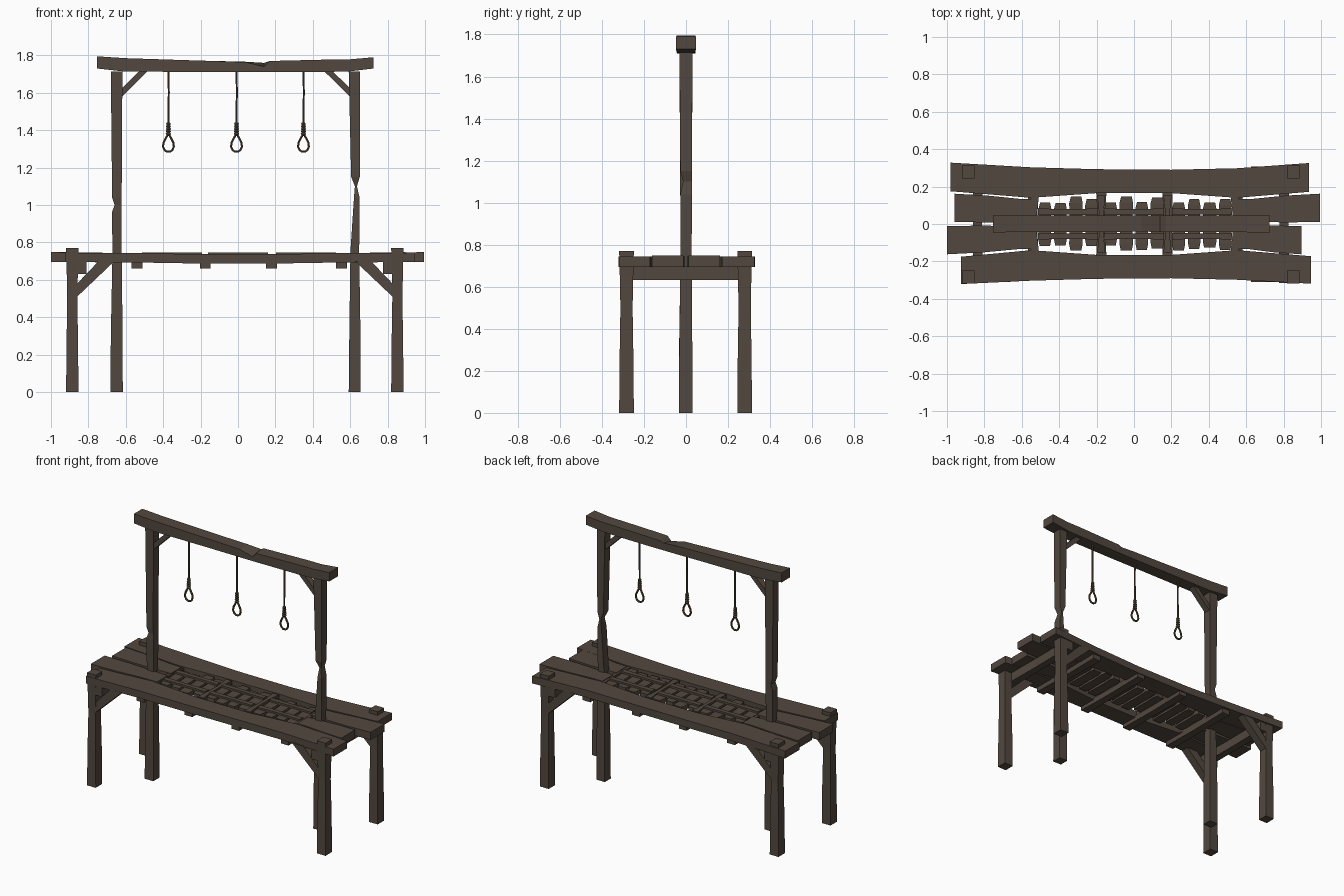
import bpy, bmesh, math, random
from mathutils import Vector

if "Cube" in bpy.data.objects:
    bpy.data.objects.remove(bpy.data.objects["Cube"])

random.seed(4)


def material(name, color):
    m = bpy.data.materials.new(name)
    m.diffuse_color = color
    m.use_nodes = True
    m.node_tree.nodes["Principled BSDF"].inputs["Base Color"].default_value = m.diffuse_color
    return m


WOOD = material("dark_wood", (0.085, 0.065, 0.049, 1))
ROPE = material("rope", (0.095, 0.073, 0.04, 1))


def finish(name, bm, mat):
    bmesh.ops.recalc_face_normals(bm, faces=bm.faces)
    me = bpy.data.meshes.new(name)
    bm.to_mesh(me)
    bm.free()
    me.materials.append(mat)
    ob = bpy.data.objects.new(name, me)
    bpy.context.collection.objects.link(ob)
    return ob


def bar(name, axis, stations):
    """Hewn timber along an axis; station = (t, u0, u1, v0, v1[, chip of corner u0/v1])."""
    place = {"x": lambda t, u, v: (t, u, v), "y": lambda t, u, v: (u, t, v),
             "z": lambda t, u, v: (u, v, t)}[axis]
    bm = bmesh.new()
    rings = []
    for t, u0, u1, v0, v1, *chip in stations:
        c = chip[0] if chip else 0
        rings.append([bm.verts.new(place(t, u, v)) for u, v in
                      ((u0, v0), (u1, v0), (u1, v1), (u0, v1 - c))])
    for a, b in zip(rings, rings[1:]):
        for i in range(4):
            j = (i + 1) % 4
            bm.faces.new((a[i], a[j], b[j], b[i]))
    bm.faces.new(rings[0])
    bm.faces.new(rings[-1])
    return finish(name, bm, WOOD)


def brace(name, outline, y0, y1):
    """Diagonal brace: xz outline extruded in y."""
    bm = bmesh.new()
    f = bm.faces.new([bm.verts.new((x, y0, z)) for x, z in outline])
    r = bmesh.ops.extrude_face_region(bm, geom=[f])
    bmesh.ops.translate(bm, vec=(0, y1 - y0, 0),
                        verts=[v for v in r["geom"] if isinstance(v, bmesh.types.BMVert)])
    return finish(name, bm, WOOD)


def tube(name, pts, radius, cyclic=False):
    """Hexagonal rope along a path in an xz plane."""
    pts = [Vector(p) for p in pts]
    n = len(pts)
    bm = bmesh.new()
    rings = []
    for i, p in enumerate(pts):
        a = pts[(i - 1) % n] if cyclic or i else p
        b = pts[(i + 1) % n] if cyclic or i < n - 1 else p
        t = (b - a).normalized()
        side = Vector((0, 1, 0))
        nor = t.cross(side).normalized()
        rings.append([bm.verts.new(p + radius * (math.cos(k * math.pi / 3) * side
                                                 + math.sin(k * math.pi / 3) * nor))
                      for k in range(6)])
    pairs = list(zip(rings, rings[1:])) + ([(rings[-1], rings[0])] if cyclic else [])
    for a, b in pairs:
        for k in range(6):
            bm.faces.new((a[k], a[(k + 1) % 6], b[(k + 1) % 6], b[k]))
    if not cyclic:
        bm.faces.new(rings[0])
        bm.faces.new(rings[-1])
    return finish(name, bm, ROPE)


# top beam, sagging, with a chipped front edge
bar("top_beam", "x", [
    (-0.755, -0.045, 0.045, 1.73, 1.795), (-0.6, -0.043, 0.046, 1.713, 1.785),
    (-0.2, -0.042, 0.045, 1.712, 1.772), (0.04, -0.041, 0.045, 1.71, 1.766, 0.002),
    (0.14, -0.042, 0.045, 1.71, 1.76, 0.02), (0.17, -0.042, 0.046, 1.71, 1.77),
    (0.5, -0.043, 0.046, 1.712, 1.778), (0.6, -0.044, 0.045, 1.715, 1.779),
    (0.725, -0.048, 0.047, 1.73, 1.79)])

# tall posts
bar("left_post", "z", [
    (0, -0.682, -0.616, -0.034, 0.032), (0.3, -0.68, -0.617, -0.033, 0.03),
    (0.75, -0.671, -0.622, -0.026, 0.026), (0.96, -0.674, -0.622, -0.027, 0.028),
    (1.0, -0.66, -0.622, -0.024, 0.028), (1.04, -0.673, -0.622, -0.028, 0.028),
    (1.715, -0.68, -0.618, -0.031, 0.031)])
bar("right_post", "z", [
    (0, 0.592, 0.656, -0.033, 0.032), (0.3, 0.595, 0.655, -0.032, 0.03),
    (0.75, 0.601, 0.648, -0.026, 0.027), (1.04, 0.62, 0.65, -0.027, 0.028),
    (1.1, 0.625, 0.636, -0.014, 0.028), (1.15, 0.605, 0.651, -0.027, 0.028),
    (1.715, 0.592, 0.652, -0.031, 0.031)])

# upper braces
for side, s, x in (("left", 1, -0.625), ("right", -1, 0.603)):
    brace(side + "_upper_brace", [(x, 1.575), (x, 1.62), (x + s * 0.1, 1.718), (x + s * 0.145, 1.718)],
          -0.022, 0.022)

# nooses: rope, coiled knot, teardrop loop
for i, (x, z0) in enumerate(((-0.372, 0), (-0.008, 0.0), (0.35, 0))):
    tube(f"rope_{i}", [(x, 0, 1.715), (x + 0.002, 0, 1.6), (x, 0, 1.5), (x, 0, 1.37)], 0.006)
    for k in range(5):
        bm = bmesh.new()
        z = 1.38 + 0.0135 * k
        rows = [[bm.verts.new((x + r * math.cos(a * math.pi / 4), r * math.sin(a * math.pi / 4),
                               z + h)) for a in range(8)]
                for r, h in ((0.009, -0.007), (0.0155 - 0.0008 * k, 0), (0.009, 0.007))]
        for lo, hi in zip(rows, rows[1:]):
            for a in range(8):
                b = (a + 1) % 8
                bm.faces.new((lo[a], lo[b], hi[b], hi[a]))
        bm.faces.new(rows[0])
        bm.faces.new(rows[-1])
        finish(f"knot_coil_{i}_{k}", bm, ROPE)
    loop = [(0.004, 1.375), (0.014, 1.358), (0.026, 1.334), (0.029, 1.312), (0.021, 1.294), (0.008, 1.285)]
    tube(f"noose_loop_{i}", [(x + a, 0, z) for a, z in loop] + [(x - a, 0, z) for a, z in loop[::-1]],
         0.0065, True)

# long outer planks, waisted in plan
for side, s, xa, xb, out in (("back", 1, -0.98, 0.935, 0.328), ("front", -1, -0.925, 0.945, 0.321)):
    rows = []
    for x, a, b, top in ((xa, 0.175, out, 0.745), (-0.55, 0.14, 0.303, 0.743), (-0.2, 0.165, 0.293, 0.737),
                         (0.2, 0.165, 0.29, 0.737), (0.55, 0.14, 0.298, 0.743), (xb, 0.172, out - 0.002, 0.745)):
        u = sorted((s * a, s * b))
        rows.append((x, u[0], u[1], top - 0.05, top))
    bar(side + "_long_plank", "x", rows)

# short inner planks at both ends
for name, s, xo, xi in (("back_left", 1, -0.96, -0.52), ("back_right", 1, 0.995, 0.54),
                        ("front_left", -1, -1.0, -0.52), ("front_right", -1, 0.895, 0.54)):
    rows = []
    for f, a, b in ((0, 0.012, 0.162), (0.4, 0.008, 0.152), (0.8, 0.014, 0.134), (1, 0.018, 0.132)):
        u = sorted((s * a, s * b))
        rows.append((xo + (xi - xo) * f, u[0], u[1], 0.695, 0.748 - 0.006 * f))
    bar(name + "_short_plank", "x", rows)

# joists under the deck and slim dividers between trapdoors
for i, x in enumerate((-0.54, -0.175, 0.179, 0.553)):
    bar(f"joist_{i}", "y", [(y, x - w, x + w, 0.66, 0.7) for y, w in ((-0.285, 0.029), (0, 0.024), (0.285, 0.029))])
    d = x + (0.01 if x < -0.5 else -0.015 if x > 0.5 else 0)
    bar(f"trap_divider_{i}", "y", [(y, d - w, d + w, 0.695, 0.738)
                                   for y, w in ((-0.155, 0.022), (-0.06, 0.012), (0.06, 0.012), (0.155, 0.022))])

# three trapdoors: waisted slats tied by two rails
for d, xc in enumerate((-0.352, 0.0, 0.363)):
    for k in range(4):
        x = xc + (k - 1.5) * 0.083
        y0, y1 = -random.uniform(0.11, 0.145), random.uniform(0.11, 0.155)
        w = random.uniform(0.03, 0.034)
        bar(f"trap_slat_{d}_{k}", "y", [
            (y0, x - w + 0.004, x + w - 0.004, 0.703, 0.732), (y0 + 0.035, x - w - 0.003, x + w + 0.003, 0.703, 0.734),
            (0, x - w, x + w, 0.703, 0.731),
            (y1 - 0.035, x - w - 0.003, x + w + 0.003, 0.703, 0.734), (y1, x - w + 0.006, x + w - 0.004, 0.703, 0.732)])
    for side, y in (("front", -0.065), ("back", 0.065)):
        bar(f"trap_rail_{side}_{d}", "x", [(xc + t, y - h, y + h, 0.725, 0.745)
                                           for t, h in ((-0.16, 0.018), (0, 0.014), (0.16, 0.018))])

# legs, cross beams and lower braces at both ends
for side, s, x in (("left", 1, -0.886), ("right", -1, 0.852)):
    for end, y in (("front", -0.283), ("back", 0.279)):
        bar(f"{side}_{end}_leg", "z", [
            (z, x - w, x + w, y + o - w - 0.002, y + o + w + 0.002) for z, w, o in
            ((0, 0.033, 0), (0.25, 0.031, 0), (0.5, 0.027, 0), (0.65, 0.03, 0), (0.77, 0.033, 0))])
        bx = x + s * 0.026
        brace(f"{side}_{end}_brace", [(bx, 0.51), (bx, 0.58), (bx + s * 0.115, 0.7), (bx + s * 0.2, 0.7)],
              y - 0.028, y + 0.028)
    bar(side + "_cross_beam", "y", [(y, x + s * 0.05 - w, x + s * 0.05 + w, 0.632, 0.697)
                                    for y, w in ((-0.315, 0.027), (0, 0.024), (0.31, 0.027))])
